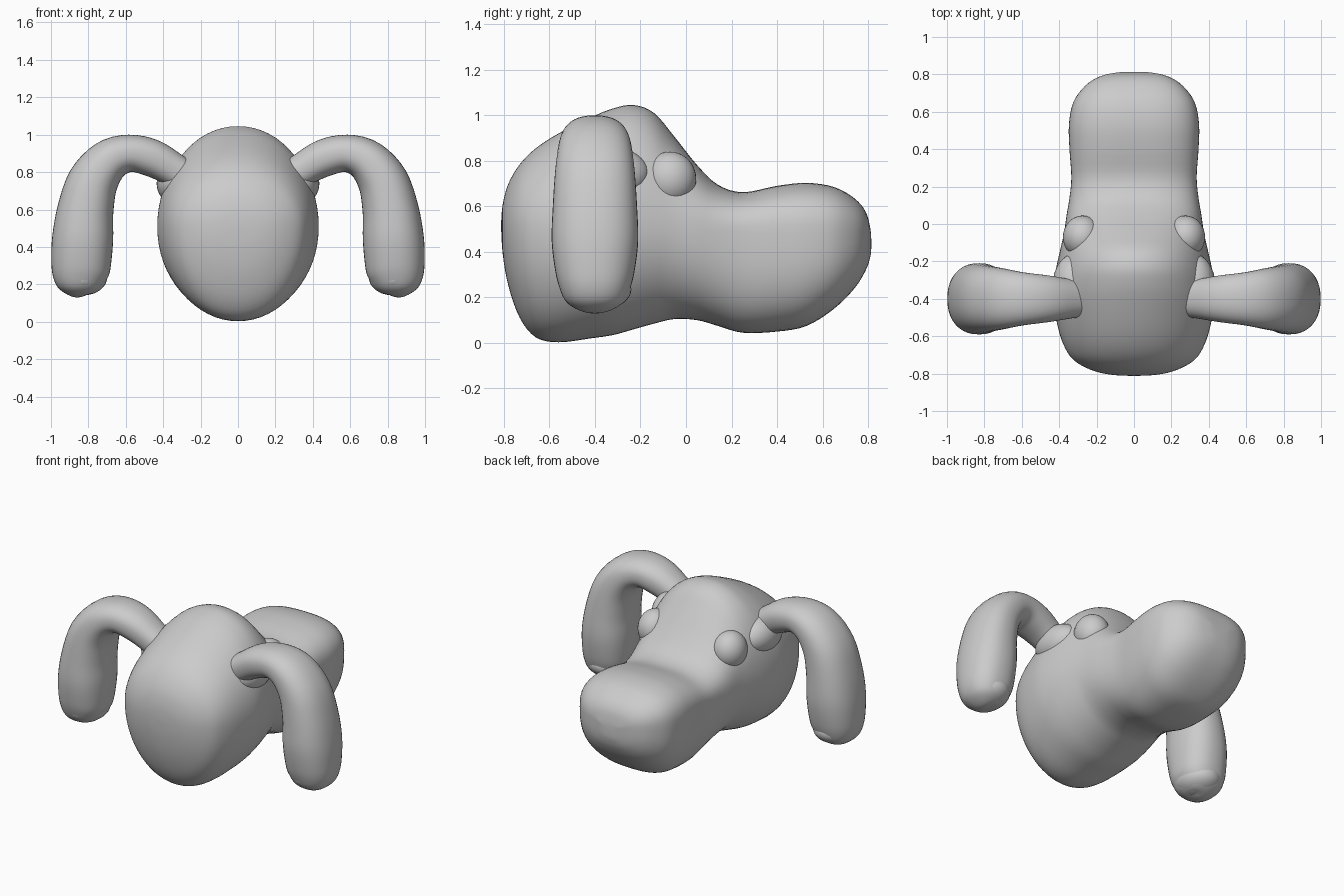
import bpy, bmesh, math
from mathutils import Vector

if "Cube" in bpy.data.objects:
    bpy.data.objects.remove(bpy.data.objects["Cube"])

def smooth_rows(rows, steps=4):
    """Catmull-Rom interpolation between rows of numbers."""
    rows = [Vector(r) for r in rows]
    out = []
    for i in range(len(rows) - 1):
        a, b, c = rows[max(i - 1, 0)], rows[i], rows[i + 1]
        d = rows[min(i + 2, len(rows) - 1)]
        for s in range(steps):
            t = s / steps
            out.append(0.5 * (2 * b + (c - a) * t + (2 * a - 5 * b + 4 * c - d) * t * t
                              + (3 * b - a - 3 * c + d) * t ** 3))
    out.append(rows[-1])
    return out

def finish(bm, name, mirror=False):
    bmesh.ops.recalc_face_normals(bm, faces=bm.faces)
    me = bpy.data.meshes.new(name)
    bm.to_mesh(me)
    bm.free()
    ob = bpy.data.objects.new(name, me)
    bpy.context.collection.objects.link(ob)
    for p in me.polygons:
        p.use_smooth = True
    if mirror:
        m = ob.modifiers.new("Mirror", 'MIRROR')
        m.use_mirror_merge = False
    return ob

def loft(rings, name, mirror=False):
    bm = bmesh.new()
    vr = [[bm.verts.new(p) for p in ring] for ring in rings]
    n = len(vr[0])
    for a, b in zip(vr, vr[1:]):
        for i in range(n):
            j = (i + 1) % n
            bm.faces.new((a[i], a[j], b[j], b[i]))
    bm.faces.new(vr[0])
    bm.faces.new(vr[-1])
    return finish(bm, name, mirror)

def spow(v, n):
    return math.copysign(abs(v) ** (2 / n), v)

# body with domed head and long rear: y, top z, bottom z, half width
body = [
    (-0.812, 0.53, 0.50, 0.02), (-0.805, 0.61, 0.39, 0.13), (-0.78, 0.70, 0.25, 0.23),
    (-0.73, 0.785, 0.11, 0.32), (-0.66, 0.855, 0.025, 0.37), (-0.56, 0.92, 0.003, 0.405),
    (-0.42, 0.99, 0.02, 0.43), (-0.32, 1.03, 0.035, 0.428), (-0.23, 1.045, 0.06, 0.415),
    (-0.14, 1.01, 0.085, 0.395), (-0.05, 0.905, 0.105, 0.375), (0.05, 0.78, 0.10, 0.36),
    (0.14, 0.695, 0.075, 0.345), (0.25, 0.662, 0.045, 0.335), (0.40, 0.69, 0.05, 0.345),
    (0.53, 0.703, 0.075, 0.348), (0.65, 0.685, 0.15, 0.325), (0.74, 0.635, 0.24, 0.26),
    (0.79, 0.575, 0.32, 0.18), (0.81, 0.50, 0.38, 0.09), (0.814, 0.45, 0.42, 0.02)]
rings = []
for y, top, bot, w in smooth_rows(body):
    blend = min(max((y + 0.1) / 0.4, 0), 1)
    n = 2.05 + 0.65 * blend
    zc = min(max(0.51 - 0.03 * blend, bot + 0.01), top - 0.01)
    ring = []
    for k in range(64):
        a = 2 * math.pi * k / 64
        c, s = spow(math.cos(a), n), spow(math.sin(a), n)
        ring.append((w * c, y, zc + s * (top - zc if s > 0 else zc - bot)))
    rings.append(ring)
loft(rings, "body")

# drooping arms: x, z, in-plane radius, y radius
arm = [
    (0.22, 0.73, 0.085, 0.09), (0.34, 0.81, 0.09, 0.105), (0.46, 0.875, 0.10, 0.125),
    (0.58, 0.90, 0.10, 0.14), (0.69, 0.86, 0.115, 0.16), (0.775, 0.75, 0.135, 0.175),
    (0.815, 0.60, 0.15, 0.185), (0.83, 0.45, 0.163, 0.19), (0.838, 0.32, 0.16, 0.175),
    (0.84, 0.24, 0.148, 0.155), (0.835, 0.18, 0.115, 0.125), (0.832, 0.145, 0.065, 0.07),
    (0.83, 0.135, 0.01, 0.01)]
path = smooth_rows(arm)
rings = []
for i, p in enumerate(path):
    t = path[min(i + 1, len(path) - 1)] - path[max(i - 1, 0)]
    t = Vector((t[0], t[1])).normalized()
    ring = []
    for k in range(40):
        a = 2 * math.pi * k / 40
        u, v = p[2] * spow(math.cos(a), 2.3), p[3] * spow(math.sin(a), 2.3)
        ring.append((p[0] - t.y * u, -0.40 + v, p[1] + t.x * u))
    rings.append(ring)
loft(rings, "arm", True)

def lump(name, loc, size):
    bm = bmesh.new()
    bmesh.ops.create_uvsphere(bm, u_segments=32, v_segments=20, radius=1)
    for v in bm.verts:
        v.co = Vector(loc) + Vector(v.co[i] * size[i] for i in range(3))
    finish(bm, name, True)

# small knobs behind the head, shoulder roots and hand ends
lump("side_knob", (0.275, -0.07, 0.72), (0.105, 0.115, 0.12))
lump("shoulder", (0.32, -0.33, 0.74), (0.115, 0.17, 0.12))
lump("hand", (0.835, -0.395, 0.235), (0.135, 0.155, 0.095))
